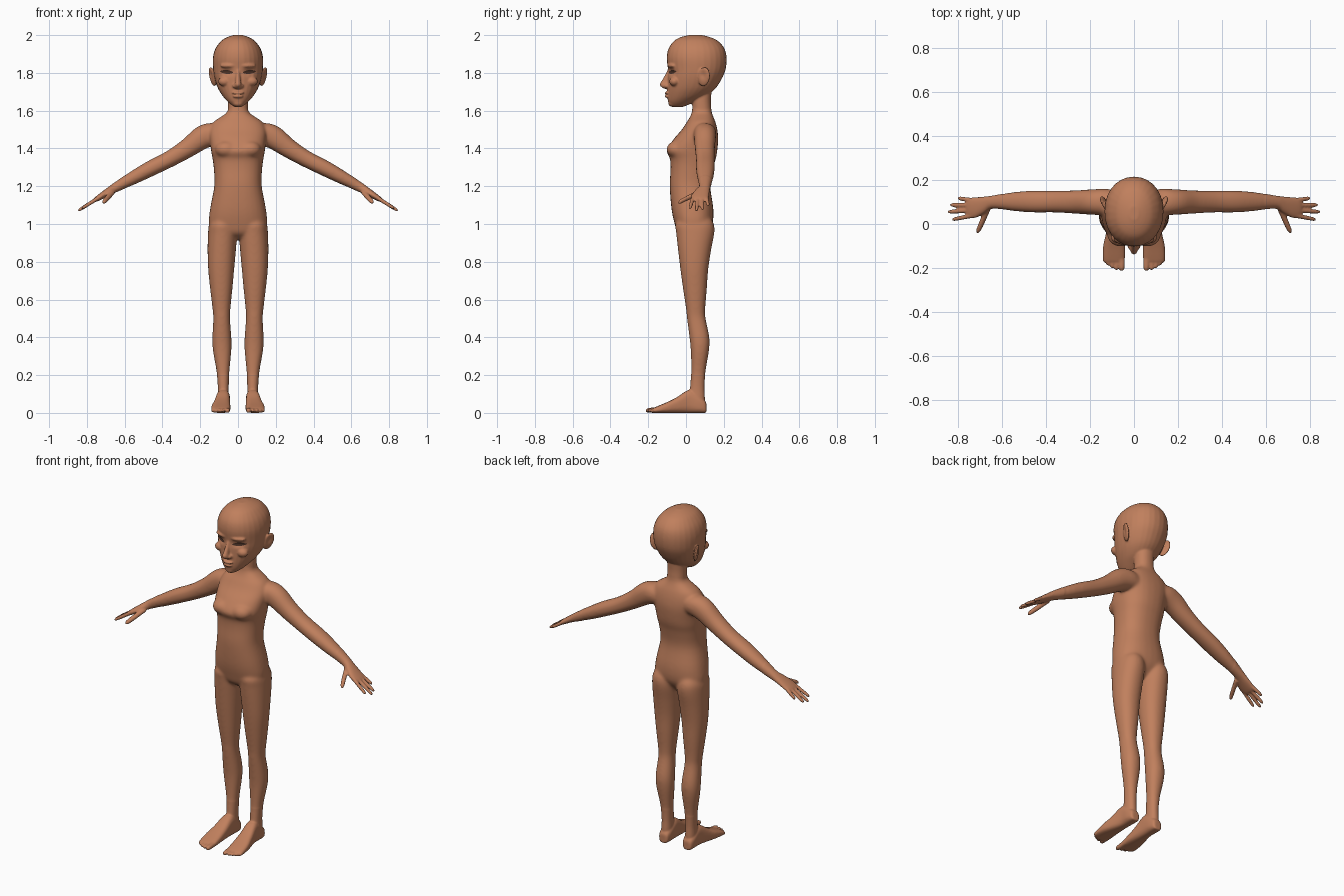
import bpy, bmesh, math
from mathutils import Vector, Matrix
from mathutils.bvhtree import BVHTree

if "Cube" in bpy.data.objects:
    bpy.data.objects.remove(bpy.data.objects["Cube"])

X, Y, Z = Vector((1, 0, 0)), Vector((0, 1, 0)), Vector((0, 0, 1))
ARM_UP = Vector((.518, 0, .856))          # perpendicular to the sloping arm


def material(name, rgb):
    m = bpy.data.materials.new(name)
    m.diffuse_color = (*rgb, 1)
    m.use_nodes = True
    m.node_tree.nodes["Principled BSDF"].inputs["Base Color"].default_value = m.diffuse_color
    return m


def spline(rows, sub=4):
    """Catmull-Rom interpolation of ring parameters."""
    out = []
    for i in range(len(rows) - 1):
        a, b, c, d = (rows[max(0, min(len(rows) - 1, i + k))] for k in (-1, 0, 1, 2))
        for s in range(sub):
            t = s / sub
            out.append([.5 * (2 * q + (r - p) * t + (2 * p - 5 * q + 4 * r - w) * t * t
                              + (3 * q - p - 3 * r + w) * t ** 3)
                        for p, q, r, w in zip(a, b, c, d)])
    return out + [list(rows[-1])]


def loft(bm, rows, u, v, mirror=False, e=.92, n=28):
    """Closed skin through rings (cx, cy, cz, half size on u, half size on v)."""
    for side in ((1, -1) if mirror else (1,)):
        rings = []
        for cx, cy, cz, a, b in spline(rows):
            ring = []
            for k in range(n):
                t = 2 * math.pi * k / n
                c, s = math.cos(t), math.sin(t)
                p = Vector((cx, cy, cz)) + u * (max(a, .002) * math.copysign(abs(c) ** e, c)) \
                    + v * (max(b, .002) * math.copysign(abs(s) ** e, s))
                ring.append(bm.verts.new((p.x * side, p.y, p.z)))
            rings.append(ring)
        for r0, r1 in zip(rings, rings[1:]):
            for k in range(n):
                bm.faces.new((r0[k], r0[(k + 1) % n], r1[(k + 1) % n], r1[k]))
        bm.faces.new(rings[0])
        bm.faces.new(rings[-1])


def column(rows):
    """Rows (z, front y, back y, inner x, outer x) to horizontal rings."""
    return [((i + o) / 2, (f + b) / 2, z, (o - i) / 2, (b - f) / 2) for z, f, b, i, o in rows]


def trunk(rows):
    return column([(z, f, b, -w, w) for z, f, b, w in rows])


def blob(bm, c, r, mirror=False, rot=Matrix.Identity(4)):
    for side in ((1, -1) if mirror else (1,)):
        m = Matrix.Diagonal((side, 1, 1, 1)) @ Matrix.Translation(c) @ rot @ Matrix.Diagonal((*r, 1))
        bmesh.ops.create_uvsphere(bm, u_segments=24, v_segments=14, radius=1, matrix=m)


def digit(bm, a, b, r, u, v):
    """Finger, thumb or toe with a rounded tip."""
    a, b = Vector(a), Vector(b)
    rows = [(*a.lerp(b, t), r * k, r * k) for t, k in
            ((0, 1.1), (.35, 1.05), (.7, 1), (.9, .85), (.97, .55), (1, .2))]
    loft(bm, rows, u, v, True, 1, 14)


bm = bmesh.new()

# torso
loft(bm, trunk([(.92, .0, .08, .05), (.95, -.042, .11, .12), (1.0, -.06, .14, .153),
                (1.08, -.077, .145, .148), (1.2, -.086, .129, .126), (1.29, -.082, .142, .128),
                (1.345, -.085, .158, .135), (1.39, -.102, .166, .143), (1.45, -.065, .171, .15),
                (1.5, -.022, .166, .15), (1.54, .004, .156, .13), (1.565, .02, .146, .095),
                (1.59, .03, .137, .06), (1.62, .034, .132, .05)]), X, Y, e=.85)
blob(bm, (.062, -.05, 1.395), (.06, .053, .045), True)

# legs
loft(bm, column([(1.04, -.02, .125, .03, .13), (1.0, -.055, .148, .012, .153), (.95, -.052, .15, .005, .159),
                 (.86, -.042, .133, .011, .161), (.76, -.03, .118, .02, .158),
                 (.65, -.015, .11, .03, .147), (.55, 0, .102, .04, .135),
                 (.5, .005, .104, .042, .131), (.4, .018, .124, .035, .136),
                 (.33, .025, .122, .035, .133), (.22, .027, .104, .045, .114),
                 (.14, .022, .098, .049, .107), (.08, .015, .1, .048, .108),
                 (.03, .015, .1, .046, .11)]), X, Y, True)

# feet and toes
foot = [(.108, .078, .018, .05), (.1, .078, .029, .065), (.07, .078, .035, .09), (.03, .078, .036, .12),
        (0, .08, .038, .115), (-.05, .085, .044, .082), (-.1, .09, .05, .057),
        (-.15, .091, .05, .036), (-.172, .091, .044, .026), (-.18, .09, .035, .016)]
loft(bm, [(cx, y, h / 2, w, h / 2) for y, cx, w, h in foot], X, Z, True, .7)
for x, tip, r in ((.056, -.214, .014), (.08, -.21, .0105), (.099, -.202, .0105),
                  (.117, -.19, .01), (.132, -.175, .01)):
    digit(bm, (x, -.13, .018), (x, tip, .012), r, X, Z)

# arms and palms
loft(bm, [(.05, .1, 1.48, .045, .05), (.12, .1, 1.48, .06, .064), (.19, .1, 1.457, .058, .062),
          (.27, .1, 1.4, .053, .051), (.36, .102, 1.345, .05, .044), (.46, .102, 1.295, .05, .042),
          (.55, .102, 1.247, .043, .036), (.64, .1, 1.198, .03, .026), (.68, .087, 1.175, .038, .021),
          (.72, .075, 1.15, .047, .017), (.75, .073, 1.131, .045, .013),
          (.762, .073, 1.124, .035, .008)], Y, ARM_UP, True)

# fingers and thumbs
for x0, y0, x1, y1 in ((.735, .038, .828, .02), (.74, .062, .848, .055),
                       (.74, .085, .838, .087), (.725, .106, .803, .118)):
    digit(bm, (x0, y0, 1.141 - (x0 - .735) * .62), (x1, y1, 1.139 - (x1 - .735) * .62), .0098, Y, ARM_UP)
digit(bm, (.665, .07, 1.168), (.713, -.042, 1.113), .0135, X, Z)

# neck and skull
loft(bm, trunk([(1.54, .035, .13, .06), (1.6, .034, .134, .054), (1.66, .033, .132, .053),
                (1.74, .035, .14, .055)]), X, Y)
loft(bm, trunk([(1.619, -.072, -.02, .016), (1.63, -.086, .01, .034), (1.65, -.095, .05, .057),
                (1.68, -.098, .11, .083), (1.72, -.098, .158, .107), (1.77, -.097, .19, .124),
                (1.82, -.096, .21, .132), (1.88, -.102, .215, .133), (1.93, -.092, .203, .119),
                (1.97, -.062, .168, .088), (1.99, -.025, .125, .055), (2.001, .02, .08, .02)]), X, Y, e=.95)

# nose
loft(bm, [(0, -.086, 1.825, .008, .008), (0, -.094, 1.79, .011, .016), (0, -.104, 1.755, .015, .027),
          (0, -.108, 1.738, .018, .032), (0, -.1, 1.722, .02, .026), (0, -.096, 1.715, .012, .014)], X, Y)
blob(bm, (.018, -.102, 1.731), (.011, .015, .011), True)

# lips, chin, brows and cheeks
blob(bm, (0, -.099, 1.694), (.033, .014, .0075))
blob(bm, (0, -.098, 1.676), (.028, .014, .0085))
blob(bm, (0, -.07, 1.64), (.03, .024, .02))
blob(bm, (.055, -.078, 1.838), (.042, .017, .012), True, Matrix.Rotation(.35, 4, 'Z'))
blob(bm, (.07, -.06, 1.755), (.035, .028, .026), True)

# ears
ear_turn = Matrix.Rotation(.2, 4, 'Y') @ Matrix.Rotation(-.35, 4, 'Z') @ Matrix.Rotation(-.15, 4, 'X')
blob(bm, (.136, .095, 1.78), (.011, .034, .053), True, ear_turn)

bmesh.ops.recalc_face_normals(bm, faces=bm.faces[:])
mesh = bpy.data.meshes.new("body")
bm.to_mesh(mesh)
bm.free()
body = bpy.data.objects.new("body", mesh)
bpy.context.collection.objects.link(body)

# fuse all parts into one skin
rm = body.modifiers.new("fuse", 'REMESH')
rm.mode = 'VOXEL'
rm.voxel_size = .005
sm = body.modifiers.new("soften", 'SMOOTH')
sm.factor, sm.iterations = .5, 4
bpy.context.view_layer.objects.active = body
for name in ("fuse", "soften"):
    bpy.ops.object.modifier_apply(modifier=name)

bm = bmesh.new()
bm.from_mesh(body.data)

# soften the joints of limbs and trunk
limbs = [v for v in bm.verts if abs(v.co.x) < .6 and .2 < v.co.z < 1.6]
for _ in range(18):
    bmesh.ops.smooth_vert(bm, verts=limbs, factor=.5, use_axis_x=True, use_axis_y=True, use_axis_z=True)

# press in the eye sockets and the ear bowls
for v in bm.verts:
    x, y, z = v.co
    if z > 1.65:
        if y < 0:
            v.co.y += .012 * math.exp(-((abs(x) - .058) / .03) ** 2 - ((z - 1.805) / .016) ** 2)
        if abs(x) > .13 and y > .05:
            v.co.x -= math.copysign(.008, x) * math.exp(-((y - .09) / .016) ** 2 - ((z - 1.79) / .024) ** 2)
bm.to_mesh(body.data)
skin_tree = BVHTree.FromBMesh(bm)
bm.free()
body.data.materials.clear()
body.data.materials.append(material("brown skin", (.53, .215, .11)))

# eyes: thin dark almonds lying on the face
dark = material("dark eye", (.07, .032, .02))
for side, label in ((1, "left_eye"), (-1, "right_eye")):
    bm = bmesh.new()
    bmesh.ops.create_grid(bm, x_segments=16, y_segments=4, size=1)
    for v in bm.verts:
        s, t = v.co.x, v.co.y
        x = side * .06 + s * .036
        z = 1.805 + t * .0105 * (1 - .96 * s * s) + side * s * .003
        hit = skin_tree.ray_cast(Vector((x, -1, z)), Y)[0]
        v.co = (x, (hit.y if hit else -.07) - .002, z)
    eye = bpy.data.objects.new(label, bpy.data.meshes.new(label))
    bm.to_mesh(eye.data)
    bm.free()
    eye.data.materials.append(dark)
    bpy.context.collection.objects.link(eye)

for ob in bpy.context.collection.objects:
    for f in ob.data.polygons:
        f.use_smooth = True
        f.material_index = 0
